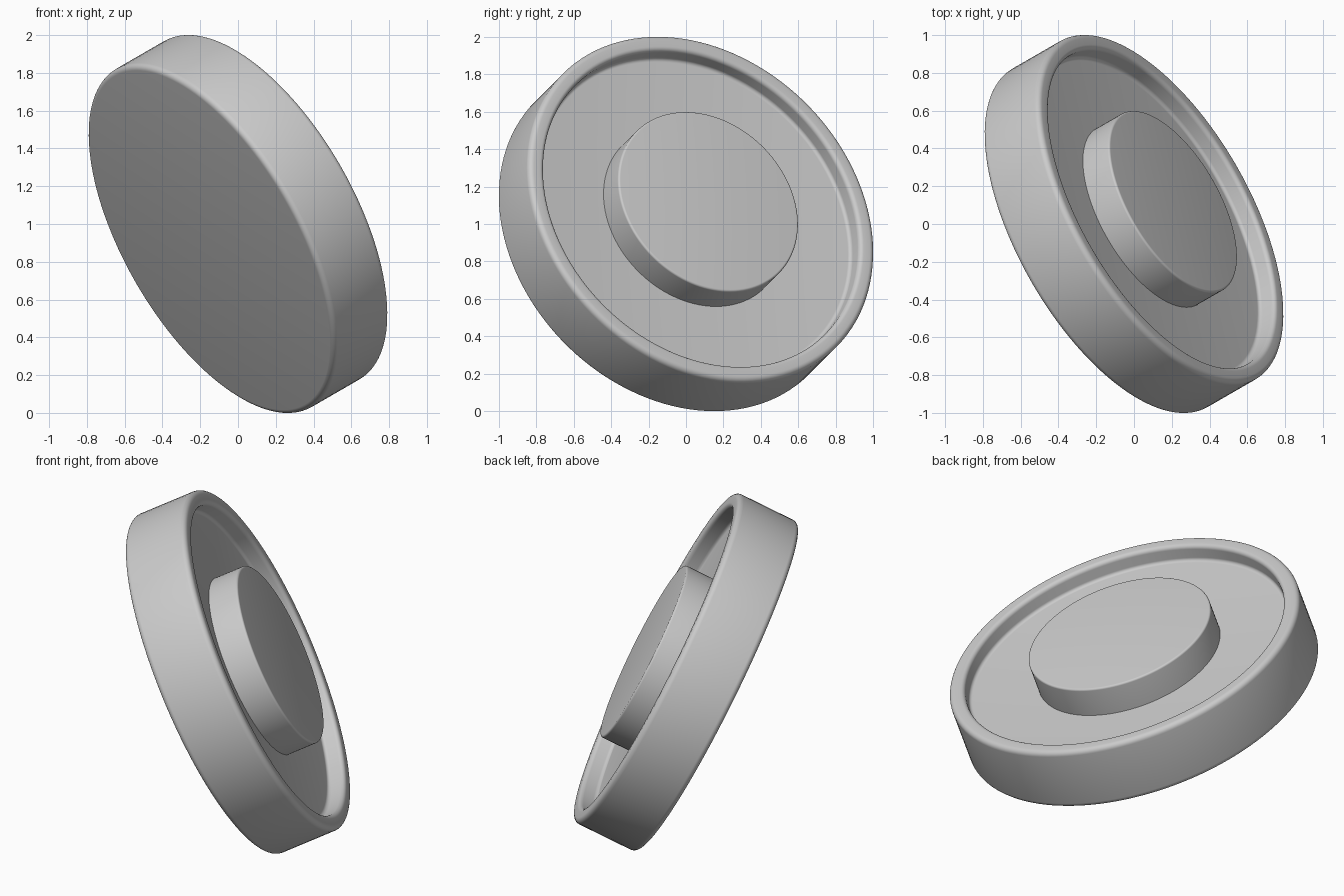
import bpy, bmesh, math
from mathutils import Vector, Matrix

if "Cube" in bpy.data.objects:
    bpy.data.objects.remove(bpy.data.objects["Cube"])

SIDES = 128
AXIS = Vector((math.sqrt(3), 1, 1)).normalized()   # tilt of the disc
PLACE = Matrix.Translation((0, 0, 1)) @ AXIS.to_track_quat('Z', 'Y').to_matrix().to_4x4()

grey = bpy.data.materials.new("plain_grey")
grey.diffuse_color = (0.6, 0.6, 0.6, 1)
grey.use_nodes = True
grey.node_tree.nodes["Principled BSDF"].inputs["Base Color"].default_value = grey.diffuse_color


def rounded(corners, steps=6):
    """Profile from (radius, height, fillet) corners, rounding each one."""
    out = []
    for i, (x, z, f) in enumerate(corners):
        p = Vector((x, z))
        if f == 0 or i in (0, len(corners) - 1):
            out.append(p)
            continue
        u = (Vector(corners[i - 1][:2]) - p).normalized()
        v = (Vector(corners[i + 1][:2]) - p).normalized()
        # square corners: quarter circle around the fillet centre
        c = p + (u + v) * f
        for k in range(steps + 1):
            a = math.pi / 2 * k / steps
            out.append(c - v * f * math.cos(a) - u * f * math.sin(a))
    return out


def lathe(name, corners):
    bm = bmesh.new()
    verts = [bm.verts.new((p.x, 0, p.y)) for p in rounded(corners)]
    edges = [bm.edges.new(pair) for pair in zip(verts, verts[1:])]
    bmesh.ops.spin(bm, geom=verts + edges, cent=(0, 0, 0), axis=(0, 0, 1),
                   angle=2 * math.pi, steps=SIDES, use_duplicate=False)
    bmesh.ops.remove_doubles(bm, verts=bm.verts[:], dist=1e-5)
    bmesh.ops.recalc_face_normals(bm, faces=bm.faces[:])
    bm.transform(PLACE)
    me = bpy.data.meshes.new(name)
    bm.to_mesh(me)
    bm.free()
    me.materials.append(grey)
    ob = bpy.data.objects.new(name, me)
    bpy.context.collection.objects.link(ob)
    bpy.context.view_layer.objects.active = ob
    ob.select_set(True)
    bpy.ops.object.shade_smooth_by_angle(angle=math.radians(35))
    ob.select_set(False)


# Shallow dish: flat back, rounded rim, recessed floor
lathe("dish", [(0, -0.192, 0), (1.034, -0.192, 0.03), (1.034, 0.192, 0.03),
               (0.942, 0.192, 0.025), (0.942, 0.09, 0.02), (0, 0.09, 0)])

# Raised round hub standing on the floor
lathe("hub", [(0, 0.07, 0), (0.538, 0.07, 0), (0.538, 0.27, 0.012), (0, 0.27, 0)])
